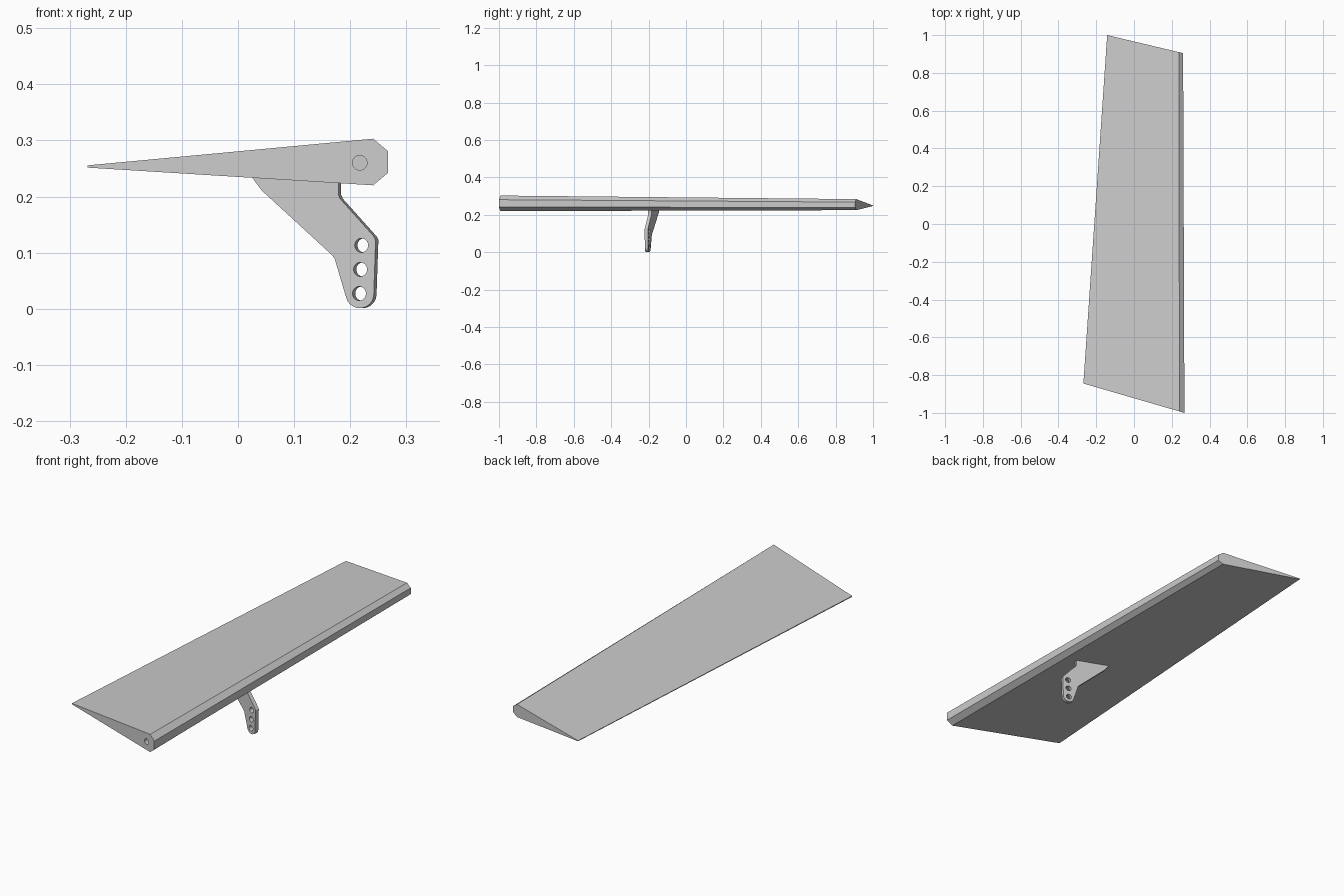
import bpy, bmesh, math
from mathutils import Vector

if "Cube" in bpy.data.objects:
    bpy.data.objects.remove(bpy.data.objects["Cube"])

def skin(name, ring_a, ring_b):
    """Closed solid between two matching rings."""
    bm = bmesh.new()
    a = [bm.verts.new(p) for p in ring_a]
    b = [bm.verts.new(p) for p in ring_b]
    n = len(a)
    bm.faces.new(a)
    bm.faces.new(b[::-1])
    for i in range(n):
        bm.faces.new((a[i], b[i], b[(i + 1) % n], a[(i + 1) % n]))
    bmesh.ops.recalc_face_normals(bm, faces=bm.faces)
    mesh = bpy.data.meshes.new(name)
    bm.to_mesh(mesh)
    bm.free()
    ob = bpy.data.objects.new(name, mesh)
    bpy.context.collection.objects.link(ob)
    return ob

def drill(target, name, center, axis, radius, length):
    """Cut a round hole centred on a point along an axis."""
    bpy.ops.mesh.primitive_cylinder_add(vertices=32, radius=radius, depth=length, location=center)
    cutter = bpy.context.object
    cutter.name = name
    cutter.rotation_euler = Vector(axis).to_track_quat('Z', 'Y').to_euler()
    cutter.hide_render = True
    cutter.hide_set(True)
    mod = target.modifiers.new(name, 'BOOLEAN')
    mod.object = cutter
    mod.operation = 'DIFFERENCE'
    mod.solver = 'EXACT'

# Tapered flap: swept end planes, wedge section with chamfered leading edge
near = [(-.268, .2555), (.241, .303), (.267, .281), (.267, .242), (.241, .220), (-.268, .2515)]
far = [(-.142, .250), (.237, .284), (.26, .268), (.26, .239), (.237, .225), (-.142, .247)]
near_y = lambda x: -1 - .2908 * (x - .267)
far_y = lambda x: 1 - .2375 * (x + .142)
flap = skin("control_flap",
            [(x, near_y(x), z) for x, z in near],
            [(x, far_y(x), z) for x, z in far])

# Blind hinge pin socket in the wide end
drill(flap, "hinge_socket_cutter", (.217, near_y(.217), .26), (0, 1, 0), .013, .16)

# Control horn: flat plate turned to match the swept ends, rounded tip
ang = math.radians(16)
axis = Vector((math.sin(ang), math.cos(ang), 0))
plate_y = lambda x: -.213 - math.tan(ang) * (x - .217)
tip = [(.217 + .025 * math.cos(t), .026 + .025 * math.sin(t))
       for t in (math.radians(195 + 160 * i / 12) for i in range(13))]
outline = [(.022, .238), (.028, .230), (.042, .211), (.166, .097), (.172, .09)] + tip + [
    (.245, .115), (.245, .123), (.242, .129), (.182, .196), (.179, .203), (.179, .232)]
front = [Vector((x, plate_y(x), z)) for x, z in outline]
horn = skin("control_horn", front, [p + axis * .018 for p in front])

# Three linkage holes through the horn
for i, (x, z) in enumerate([(.22, .113), (.218, .07), (.216, .027)]):
    drill(horn, f"linkage_hole_cutter_{i}", Vector((x, plate_y(x), z)), axis, .0125, .1)

# Bake the cuts
for ob in (flap, horn):
    bpy.ops.object.select_all(action='DESELECT')
    ob.select_set(True)
    bpy.context.view_layer.objects.active = ob
    for mod in list(ob.modifiers):
        bpy.ops.object.modifier_apply(modifier=mod.name)
    bpy.ops.object.shade_smooth_by_angle(angle=math.radians(20))
for ob in list(bpy.data.objects):
    if "cutter" in ob.name:
        bpy.data.objects.remove(ob)
